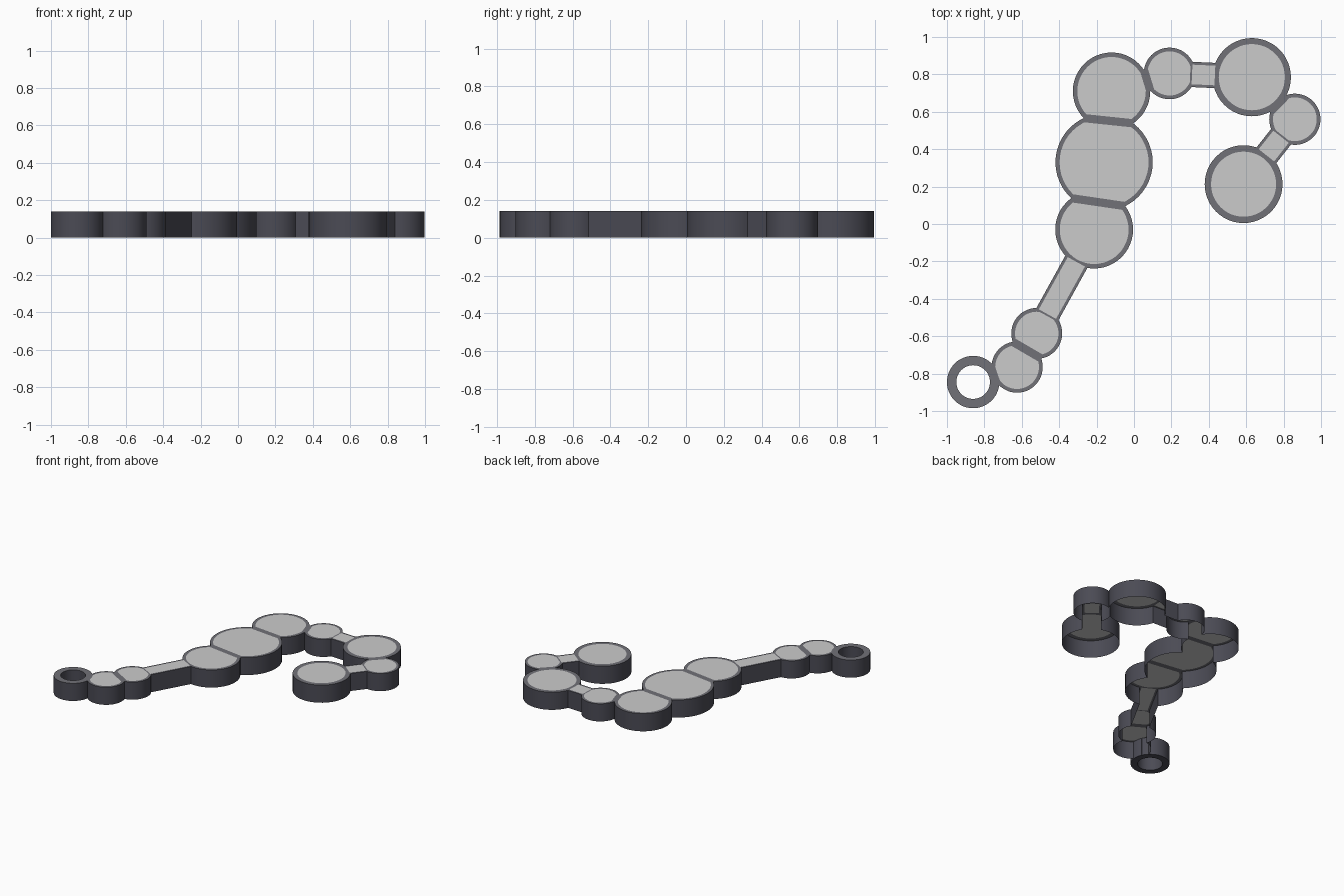
import bpy, bmesh, math
from mathutils import Vector

if "Cube" in bpy.data.objects:
    bpy.data.objects.remove(bpy.data.objects["Cube"])

H = 0.14


def material(name, rgb):
    m = bpy.data.materials.new(name)
    m.diffuse_color = (*rgb, 1)
    m.use_nodes = True
    m.node_tree.nodes["Principled BSDF"].inputs["Base Color"].default_value = m.diffuse_color
    return m


WALL = material("dark wall", (0.07, 0.07, 0.09))
RIM = material("grey rim", (0.165, 0.165, 0.185))
PANEL = material("light panel", (0.6, 0.6, 0.6))


def finish(bm, name, mats):
    me = bpy.data.meshes.new(name)
    bm.to_mesh(me)
    bm.free()
    for m in mats:
        me.materials.append(m)
    ob = bpy.data.objects.new(name, me)
    bpy.context.collection.objects.link(ob)
    bpy.context.view_layer.objects.active = ob
    for o in bpy.context.selected_objects:
        o.select_set(False)
    ob.select_set(True)
    bpy.ops.object.shade_smooth_by_angle(angle=math.radians(30))
    return ob


# Round cells: centre x, y, radius, rim width
cells = [
    (-0.625, -0.765, 0.137, 0.020),
    (-0.520, -0.585, 0.136, 0.020),
    (-0.213, -0.030, 0.208, 0.024),
    (-0.160, 0.330, 0.260, 0.022),
    (-0.120, 0.710, 0.207, 0.024),
    (0.190, 0.805, 0.138, 0.020),
    (0.630, 0.785, 0.209, 0.032),
    (0.860, 0.560, 0.137, 0.020),
    (0.586, 0.213, 0.208, 0.034),
]
RING = (-0.86, -0.845, 0.14, 0.09)
BAR_W = 0.135
cuts = [[] for _ in cells]      # per cell: (angle, distance, half strip width, open)


def polar(a, b):
    d = Vector(b[:2]) - Vector(a[:2])
    return math.atan2(d.y, d.x), d.length


def touching_cut(a, b, strip, is_open=True):
    ang, dist = polar(a, b)
    return ang, (dist**2 + a[2]**2 - b[2]**2) / (2 * dist), strip, is_open


bars = []
for i in range(len(cells) - 1):
    a, b = cells[i], cells[i + 1]
    ang, dist = polar(a, b)
    if dist < a[2] + b[2]:
        cuts[i].append(touching_cut(a, b, 0.022))
        cuts[i + 1].append(touching_cut(b, a, 0.022))
    else:
        da, db = (math.sqrt(c[2]**2 - (BAR_W / 2)**2) for c in (a, b))
        cuts[i].append((ang, da, 0.01, True))
        cuts[i + 1].append((ang + math.pi, db, 0.01, True))
        bars.append((a, ang, da, dist - db))
cuts[0].append(touching_cut(cells[0], RING, 0.012, False))


def radius_at(t, r, planes):
    for ang, d in planes:
        c = math.cos(t - ang)
        if c > 1e-6:
            r = min(r, d / c)
    return r


# Cells: open-bottomed wall, flat rim on top, panel inside the rim
for k, (x, y, r, w) in enumerate(cells):
    outer = [(a, d) for a, d, s, o in cuts[k]]
    inner = [(a, d - s) for a, d, s, o in cuts[k]]
    ri = r - w
    angles = {round(2 * math.pi * i / 48, 5) for i in range(48)}
    for planes, rad in ((outer, r), (inner, ri)):
        for a, d in planes:
            if d < rad:
                h = math.acos(d / rad)
                angles |= {round((a + h) % (2 * math.pi), 5), round((a - h) % (2 * math.pi), 5)}
    angles = sorted(angles)
    bm = bmesh.new()
    pm = bmesh.new()
    lo, hi, ins, pan = [], [], [], []
    for t in angles:
        c, s = math.cos(t), math.sin(t)
        ro, rn = radius_at(t, r, outer), radius_at(t, ri, inner)
        lo.append(bm.verts.new((x + c * ro, y + s * ro, 0)))
        hi.append(bm.verts.new((x + c * ro, y + s * ro, H)))
        ins.append(bm.verts.new((x + c * rn, y + s * rn, H)))
        pan.append(pm.verts.new((x + c * rn, y + s * rn, H)))
    n = len(angles)
    for i in range(n):
        j = (i + 1) % n
        mid = (angles[i] + (angles[j] if j else angles[j] + 2 * math.pi)) / 2
        # leave the wall out where the cell opens into its neighbour
        gap = any(o and d / r < math.cos(mid - a) for a, d, s, o in cuts[k])
        if not gap:
            bm.faces.new((lo[i], lo[j], hi[j], hi[i]))
        bm.faces.new((hi[i], hi[j], ins[j], ins[i])).material_index = 1
    pm.faces.new(pan)
    finish(bm, f"cell_frame_{k + 1}", [WALL, RIM])
    finish(pm, f"cell_panel_{k + 1}", [PANEL])

# Straight bars between separated cells
for k, (c, ang, d0, d1) in enumerate(bars):
    u = Vector((math.cos(ang), math.sin(ang), 0))
    v = Vector((-u.y, u.x, 0))
    base = Vector((c[0], c[1], 0))

    def pt(d, s, z):
        return base + u * d + v * s + Vector((0, 0, z))

    bm, pm = bmesh.new(), bmesh.new()
    o, n = BAR_W / 2, BAR_W / 2 - 0.015
    for s in (-1, 1):
        e0, e1 = (d0, d1) if s < 0 else (d1, d0)
        wall = [pt(e0, s * o, 0), pt(e1, s * o, 0), pt(e1, s * o, H), pt(e0, s * o, H)]
        rim = [pt(e0, s * o, H), pt(e1, s * o, H), pt(e1, s * n, H), pt(e0, s * n, H)]
        bm.faces.new([bm.verts.new(p) for p in wall])
        bm.faces.new([bm.verts.new(p) for p in rim]).material_index = 1
    pm.faces.new([pm.verts.new(p) for p in
                  (pt(d0, -n, H), pt(d1, -n, H), pt(d1, n, H), pt(d0, n, H))])
    finish(bm, f"bar_frame_{k + 1}", [WALL, RIM])
    finish(pm, f"bar_panel_{k + 1}", [PANEL])

# Hanging ring at the end
bm = bmesh.new()
x, y, ro, ri = RING
N = 48
profile = [(ro, 0), (ro, H), (ri, H), (ri, 0)]
loops = [[bm.verts.new((x + r * math.cos(2 * math.pi * i / N),
                        y + r * math.sin(2 * math.pi * i / N), z)) for i in range(N)]
         for r, z in profile]
for p in range(4):
    A, B = loops[p], loops[(p + 1) % 4]
    for i in range(N):
        j = (i + 1) % N
        bm.faces.new((A[i], A[j], B[j], B[i])).material_index = 1 if p == 1 else 0
finish(bm, "hanging_ring", [WALL, RIM])

# Small lug joining the ring to the first cell
bm = bmesh.new()
bmesh.ops.create_cube(bm, size=1)
for v in bm.verts:
    v.co = Vector((-0.748 + v.co.x * 0.035, -0.815 + v.co.y * 0.06, (v.co.z + 0.5) * 0.139))
finish(bm, "ring_lug", [WALL])
